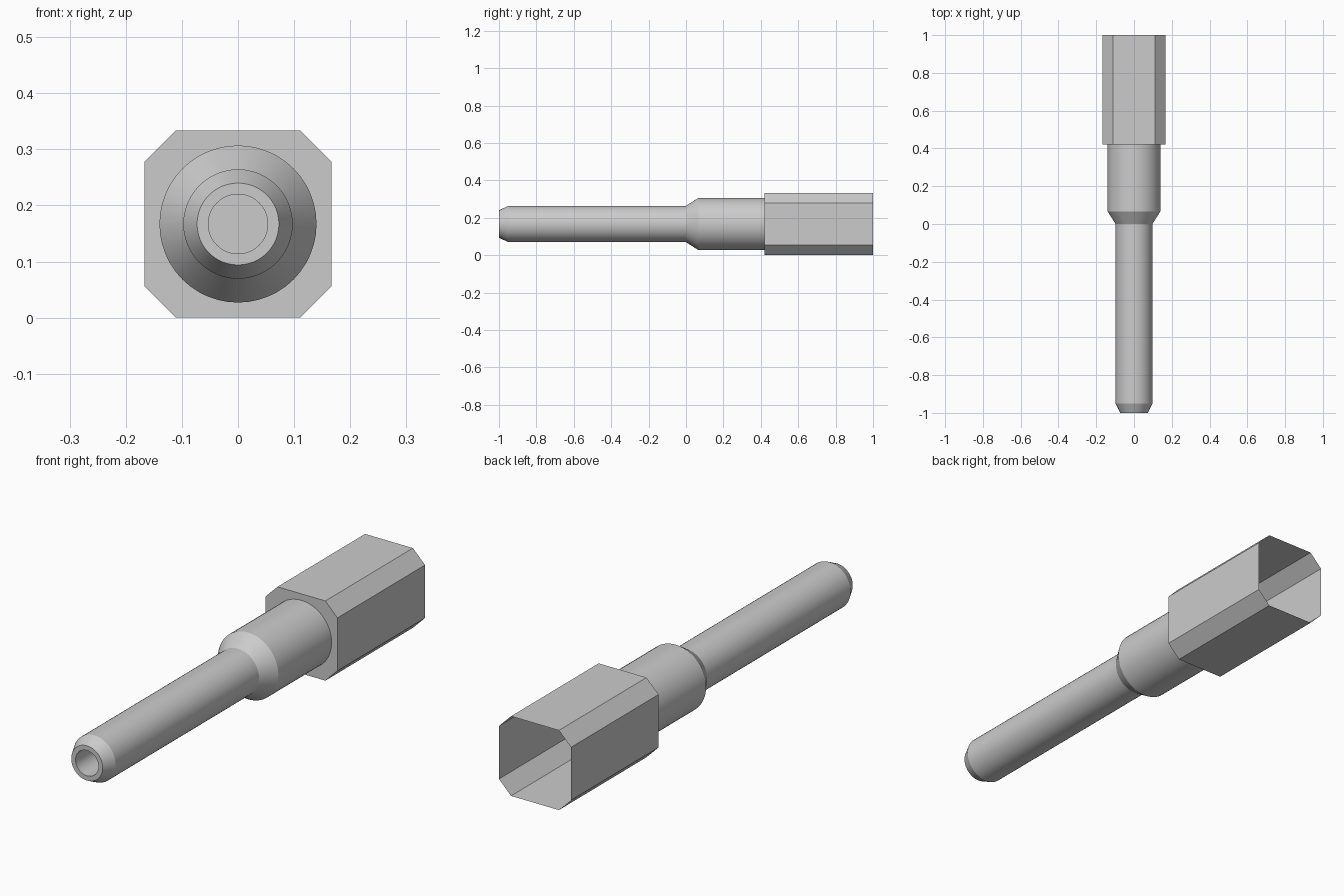
import bpy, bmesh, math

if "Cube" in bpy.data.objects:
    bpy.data.objects.remove(bpy.data.objects["Cube"])

Z_AXIS = 0.167  # height of the long axis


def circle(r, n=48):
    return [(r * math.cos(2 * math.pi * i / n), r * math.sin(2 * math.pi * i / n)) for i in range(n)]


def loft(name, sections):
    """Skin (outline, y) sections along y; the first section is capped, the last left open."""
    bm = bmesh.new()
    rings = [[bm.verts.new((x, y, z + Z_AXIS)) for x, z in outline] for outline, y in sections]
    bm.faces.new(rings[0])
    for a, b in zip(rings, rings[1:]):
        for i in range(len(a)):
            j = (i + 1) % len(a)
            bm.faces.new((a[i], b[i], b[j], a[j]))
    mesh = bpy.data.meshes.new(name)
    bm.to_mesh(mesh)
    bm.free()
    obj = bpy.data.objects.new(name, mesh)
    bpy.context.collection.objects.link(obj)
    return obj


# Round stepped tube: bore floor, bore, bevelled tip, thin shaft, cone, collar
profile = [(0.053, -0.6), (0.053, -1.0), (0.073, -1.0), (0.0975, -0.95),
           (0.0975, 0.0), (0.14, 0.067), (0.14, 0.42)]
tube = loft("stepped_tube", [(circle(r), y) for r, y in profile])
bpy.context.view_layer.objects.active = tube
tube.select_set(True)
bpy.ops.object.shade_smooth_by_angle(angle=math.radians(20))

# Chamfered square sleeve: closed at the front, open at the back
h, c = 0.167, 0.111
octagon = [(h, -c), (h, c), (c, h), (-c, h), (-h, c), (-h, -c), (-c, -h), (c, -h)]
loft("octagonal_sleeve", [(octagon, 0.42), (octagon, 1.0)])
